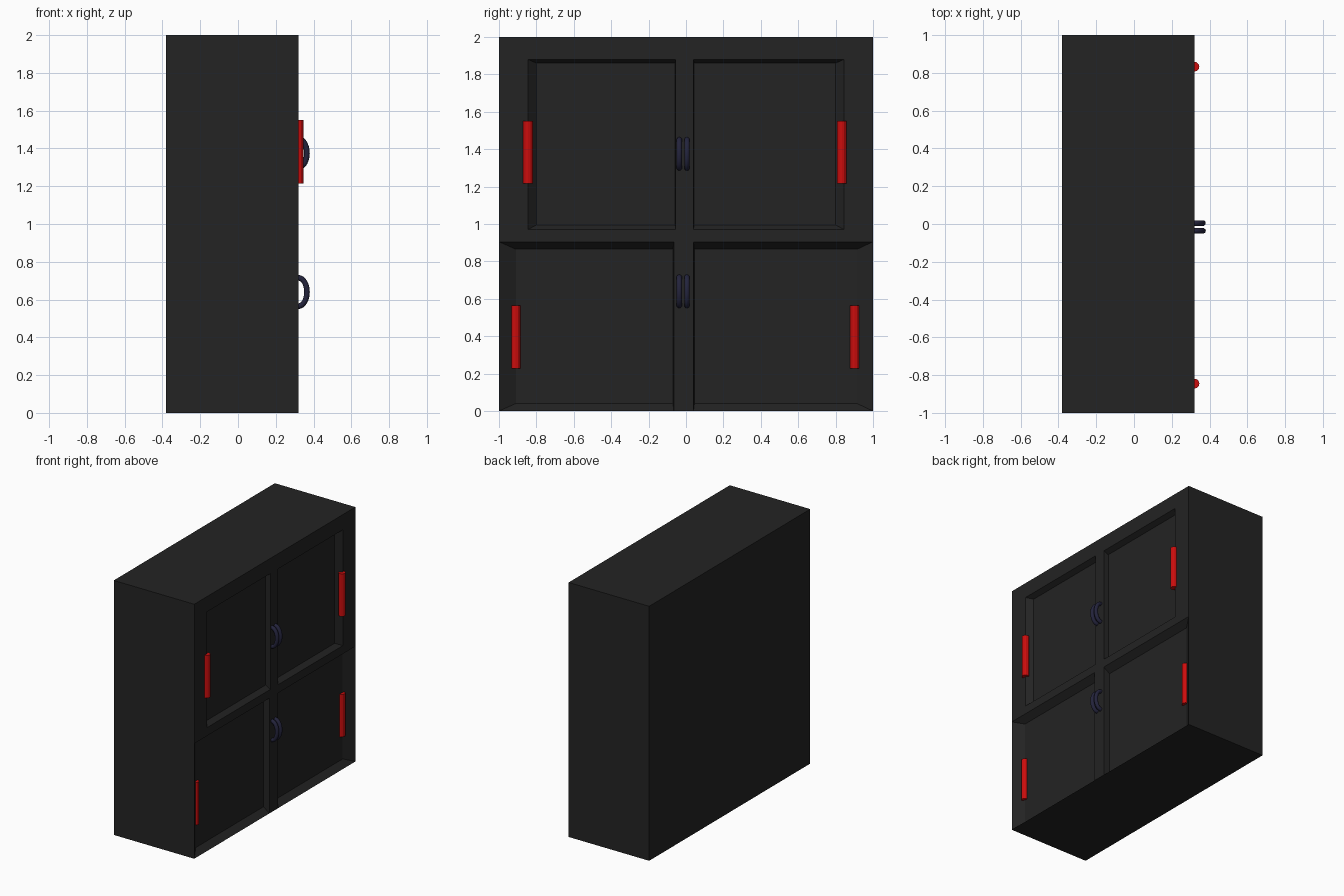
import bpy, bmesh, math
from mathutils import Matrix

cube = bpy.data.objects.get("Cube")
if cube:
    bpy.data.objects.remove(cube, do_unlink=True)


def material(name, rgb):
    m = bpy.data.materials.new(name)
    m.use_nodes = True
    m.diffuse_color = (*rgb, 1)
    bsdf = next(n for n in m.node_tree.nodes if n.type == 'BSDF_PRINCIPLED')
    bsdf.inputs["Base Color"].default_value = (*rgb, 1)
    return m


black = material("charcoal black", (0.017, 0.017, 0.017))
red = material("hinge red", (0.6, 0.004, 0.004))
navy = material("handle navy", (0.017, 0.017, 0.045))

BACK, FRONT = -0.38, 0.32


def add_object(name, bm, mat):
    mesh = bpy.data.meshes.new(name)
    bm.to_mesh(mesh)
    bm.free()
    mesh.materials.append(mat)
    obj = bpy.data.objects.new(name, mesh)
    bpy.context.collection.objects.link(obj)
    return obj


def corners(x, rect):
    y0, y1, z0, z1 = rect
    return [(x, y0, z0), (x, y1, z0), (x, y1, z1), (x, y0, z1)]


def front_face(bm, points):
    face = bm.faces.new([bm.verts.new(p) for p in points])
    face.normal_update()
    if face.normal.x < 0:
        face.normal_flip()


def recess(bm, outer, inner, depth):
    a, b = corners(FRONT, outer), corners(FRONT - depth, inner)
    front_face(bm, b)
    for i in range(4):
        j = (i + 1) % 4
        front_face(bm, [a[i], a[j], b[j], b[i]])


# Cabinet carcass, open at the front
bm = bmesh.new()
bmesh.ops.create_cube(bm, size=1)
bmesh.ops.scale(bm, vec=(FRONT - BACK, 2, 2), verts=bm.verts)
bmesh.ops.translate(bm, vec=((FRONT + BACK) / 2, 0, 1), verts=bm.verts)
bmesh.ops.delete(bm, geom=[f for f in bm.faces if f.normal.x > 0.5], context='FACES_ONLY')

# Face frame: top rail, middle rail, stiles and dividers
frame = [(-1, 1, 1.88, 2), (-1, 1, 0.905, 0.97),
         (-1, -0.845, 0.97, 1.88), (0.845, 1, 0.97, 1.88),
         (-0.055, 0.04, 0.97, 1.88), (-0.065, 0.04, 0, 0.905)]
for rect in frame:
    front_face(bm, corners(FRONT, rect))

# Four sunken door panels with sloping edges
recess(bm, (-0.845, -0.055, 0.97, 1.88), (-0.80, -0.058, 0.995, 1.86), 0.04)
recess(bm, (0.04, 0.845, 0.97, 1.88), (0.043, 0.80, 0.995, 1.86), 0.04)
recess(bm, (-1, -0.065, 0, 0.905), (-0.91, -0.07, 0.04, 0.865), 0.05)
recess(bm, (0.04, 1, 0, 0.905), (0.045, 0.915, 0.04, 0.865), 0.05)
bmesh.ops.remove_doubles(bm, verts=bm.verts, dist=0.0005)
add_object("cabinet_body", bm, black)


# Barrel hinges
def hinge(name, x, y, z):
    bm = bmesh.new()
    bmesh.ops.create_cone(bm, cap_ends=True, segments=12, radius1=0.026, radius2=0.026,
                          depth=0.335, matrix=Matrix.Translation((x, y, z)))
    add_object(name, bm, red)


hinge("upper_hinge_a", FRONT, -0.845, 1.383)
hinge("upper_hinge_b", FRONT, 0.833, 1.383)
hinge("lower_hinge_a", FRONT - 0.05, -0.912, 0.396)
hinge("lower_hinge_b", FRONT - 0.05, 0.902, 0.396)


# Paired curved pull handles
def handle(name, y, z):
    rings, sides, tube = 16, 10, 0.015
    bm = bmesh.new()
    loops = []
    for i in range(rings + 1):
        a = math.radians(-100 + 200 * i / rings)
        loop = []
        for j in range(sides):
            t = math.tau * j / sides
            r = tube * math.cos(t)
            loop.append(bm.verts.new((FRONT + (0.045 + r) * math.cos(a),
                                      y + tube * math.sin(t),
                                      z + (0.075 + r) * math.sin(a))))
        loops.append(loop)
    for p, q in zip(loops, loops[1:]):
        for j in range(sides):
            k = (j + 1) % sides
            bm.faces.new((p[j], p[k], q[k], q[j]))
    bm.faces.new(loops[0])
    bm.faces.new(loops[-1])
    bmesh.ops.recalc_face_normals(bm, faces=bm.faces)
    for f in bm.faces:
        f.smooth = len(f.verts) == 4
    add_object(name, bm, navy)


for row, z in (("upper", 1.375), ("lower", 0.64)):
    for side, y in (("a", -0.036), ("b", 0.005)):
        handle(f"{row}_handle_{side}", y, z)
